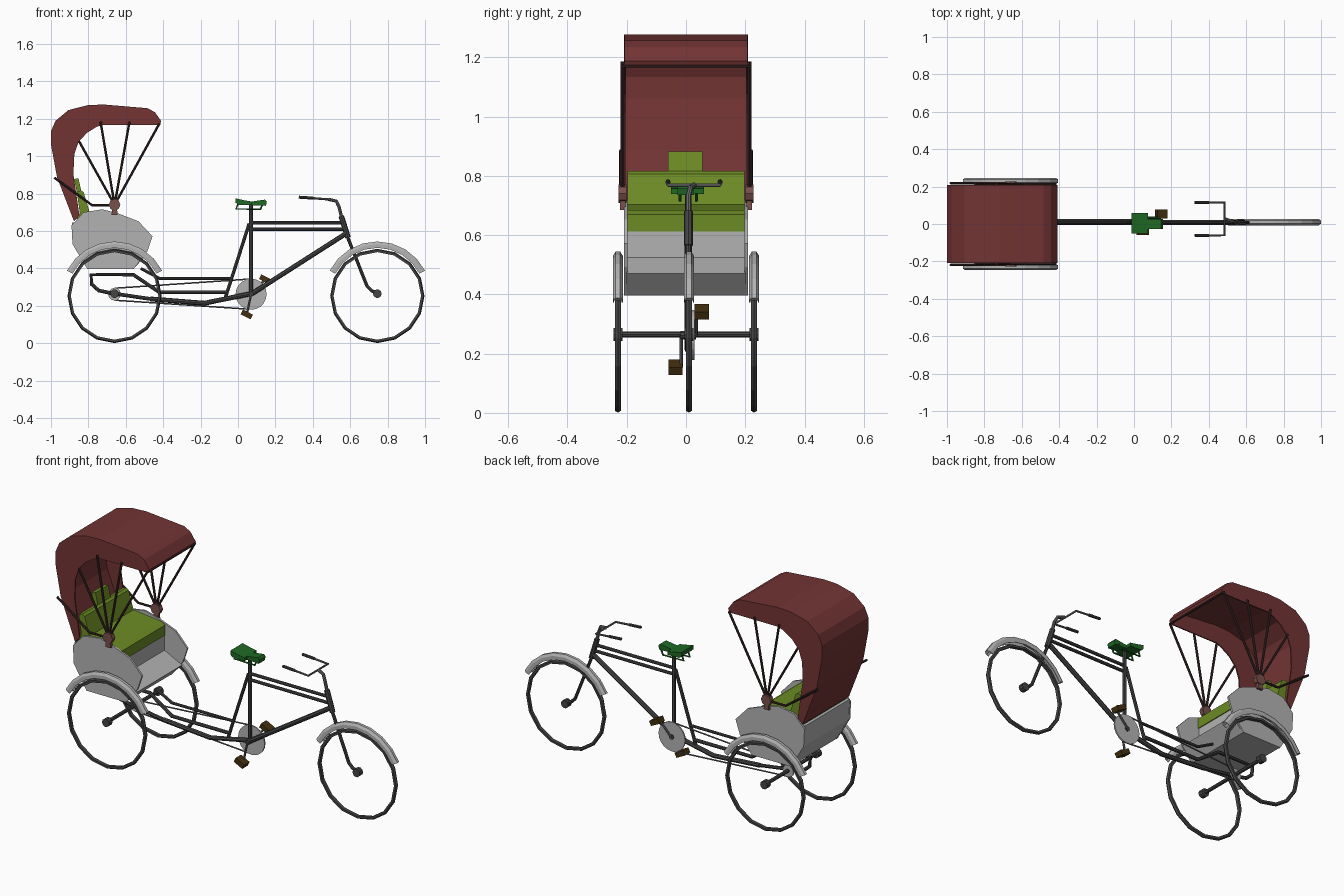
import bpy, bmesh, math
from mathutils import Vector

def mat(name, r, g, b):
    m = bpy.data.materials.new(name)
    m.diffuse_color = (r, g, b, 1)
    return m

RED = mat("canopy red", 0.17, 0.034, 0.034)
GREY = mat("light grey", 0.45, 0.45, 0.45)
LIME = mat("seat green", 0.15, 0.26, 0.018)
GREEN = mat("saddle green", 0.014, 0.14, 0.018)
DARK = mat("frame dark grey", 0.06, 0.06, 0.062)
BROWN = mat("strut brown", 0.05, 0.026, 0.024)
ROSE = mat("pivot rose brown", 0.19, 0.08, 0.07)
WOOD = mat("pedal brown", 0.06, 0.03, 0.005)
METAL = mat("metal grey", 0.14, 0.14, 0.14)
C = 0.008          # the bicycle's own centre plane in y

def make(name, bm, material):
    bmesh.ops.recalc_face_normals(bm, faces=bm.faces)
    me = bpy.data.meshes.new(name)
    bm.to_mesh(me)
    bm.free()
    me.materials.append(material)
    ob = bpy.data.objects.new(name, me)
    bpy.context.collection.objects.link(ob)
    return ob

def tube(name, pts, r, material, res=2):
    """Round bar along a path of points."""
    cu = bpy.data.curves.new(name, 'CURVE')
    cu.dimensions = '3D'
    cu.bevel_depth, cu.bevel_resolution, cu.use_fill_caps = r, res, True
    s = cu.splines.new('POLY')
    s.points.add(len(pts) - 1)
    for p, q in zip(s.points, pts):
        p.co = (*q, 1)
    tmp = bpy.data.objects.new(name + "_path", cu)
    bpy.context.collection.objects.link(tmp)
    me = bpy.data.meshes.new_from_object(tmp.evaluated_get(bpy.context.evaluated_depsgraph_get()))
    bpy.data.objects.remove(tmp)
    me.materials.clear()
    me.materials.append(material)
    for p in me.polygons:
        p.use_smooth = False
        p.material_index = 0
    ob = bpy.data.objects.new(name, me)
    bpy.context.collection.objects.link(ob)
    return ob

def flat_tube(name, pts, r, material, y=C):
    return tube(name, [(x, y, z) for x, z in pts], r, material)

def extrude(name, pts, y0, y1, material):
    """Solid from an xz outline, between two y planes."""
    bm = bmesh.new()
    f = bm.faces.new([bm.verts.new((x, y0, z)) for x, z in pts])
    g = bmesh.ops.extrude_face_region(bm, geom=[f])
    bmesh.ops.translate(bm, vec=(0, y1 - y0, 0),
                        verts=[v for v in g['geom'] if isinstance(v, bmesh.types.BMVert)])
    return make(name, bm, material)

def disc(name, x, y, z, r, depth, material, n=16):
    pts = [(x + r * math.cos(2 * math.pi * i / n), z + r * math.sin(2 * math.pi * i / n)) for i in range(n)]
    return extrude(name, pts, y - depth / 2, y + depth / 2, material)

def revolve(name, section, x, y, z, a0, a1, n, material):
    """Sweep a closed (radius, y) section around a wheel axis."""
    bm = bmesh.new()
    full = abs(a1 - a0) >= 360
    rings = []
    for i in range(n if full else n + 1):
        a = math.radians(a0 + (a1 - a0) * i / n)
        rings.append([bm.verts.new((x + r * math.cos(a), y + w, z + r * math.sin(a))) for r, w in section])
    k = len(section)
    for i in range(n):
        p, q = rings[i], rings[(i + 1) % len(rings)]
        for j in range(k):
            bm.faces.new((p[j], p[(j + 1) % k], q[(j + 1) % k], q[j]))
    if not full:
        bm.faces.new(rings[0])
        bm.faces.new(rings[-1])
    return make(name, bm, material)

# Wheels, hubs and mudguards
TYRE = [(0.234, -0.010), (0.246, -0.010), (0.252, 0), (0.246, 0.010), (0.234, 0.010)]
GUARD = [(0.252, -0.017), (0.272, -0.017), (0.286, -0.008), (0.286, 0.008),
         (0.272, 0.017), (0.252, 0.017), (0.252, 0.013), (0.269, 0.013), (0.269, -0.013), (0.252, -0.013)]
for name, x, y in (("front", 0.745, 0.01), ("rear_right", -0.66, -0.23), ("rear_left", -0.66, 0.23)):
    revolve(name + "_wheel", TYRE, x, y, 0.253, 0, 360, 16, DARK)
    revolve(name + "_mudguard", GUARD, x, y, 0.258, 27, 153, 8, GREY)
    disc(name + "_hub", x, y, 0.265, 0.023, 0.03, DARK, 10)
tube("rear_axle", [(-0.66, -0.23, 0.265), (-0.66, 0.23, 0.265)], 0.010, DARK)

# Bicycle frame
flat_tube("lower_frame_tube", [(0.07, 0.265), (-0.18, 0.214), (-0.47, 0.237), (-0.68, 0.268), (-0.745, 0.282),
                               (-0.782, 0.315), (-0.786, 0.367), (-0.56, 0.367), (-0.42, 0.272), (-0.06, 0.272)],
          0.010, DARK)
flat_tube("heavy_lower_tube", [(0.07, 0.265), (-0.18, 0.214), (-0.47, 0.237)], 0.013, DARK)
flat_tube("upper_rear_tube", [(-0.52, 0.40), (-0.42, 0.347), (-0.035, 0.347)], 0.008, DARK)
flat_tube("seat_stay", [(-0.067, 0.245), (0.06, 0.64)], 0.009, DARK)
flat_tube("seat_tube", [(0.07, 0.262), (0.07, 0.745)], 0.011, DARK)
flat_tube("top_tube", [(0.07, 0.645), (0.56, 0.645)], 0.009, DARK)
flat_tube("second_top_tube", [(0.07, 0.61), (0.57, 0.61)], 0.009, DARK)
flat_tube("down_tube", [(0.07, 0.262), (0.575, 0.585)], 0.013, DARK)
flat_tube("head_tube", [(0.552, 0.68), (0.588, 0.565)], 0.015, DARK)
flat_tube("front_fork", [(0.585, 0.57), (0.69, 0.305), (0.715, 0.28), (0.745, 0.27)], 0.009, DARK)

# Handlebar
H = 0.027
tube("handlebar_stem", [(0.555, C, 0.67), (0.54, C, 0.73), (0.525, 0.015, 0.76), (0.485, H, 0.769)], 0.009, METAL)
tube("handlebar", [(0.33, H - 0.088, 0.781), (0.484, H - 0.088, 0.769), (0.484, H + 0.088, 0.769),
                   (0.33, H + 0.088, 0.781)], 0.006, METAL)
for s in (-1, 1):
    tube("handle_grip", [(0.325, H + s * 0.088, 0.781), (0.40, H + s * 0.088, 0.776)], 0.008, DARK)

# Saddle: wide rear and narrow nose
extrude("saddle_rear", [(-0.013, 0.775), (0.03, 0.765), (0.075, 0.757), (0.075, 0.738), (0.0, 0.74), (-0.013, 0.752)],
        -0.05, 0.06, GREEN)
extrude("saddle_nose", [(0.07, 0.757), (0.145, 0.768), (0.154, 0.757), (0.15, 0.735), (0.07, 0.738)],
        -0.028, 0.027, GREEN)
for y in (-0.02, 0.035):
    flat_tube("saddle_rail", [(0.0, 0.745), (-0.01, 0.718), (0.12, 0.716), (0.13, 0.74)], 0.005, GREEN, y)

# Chain drive, cranks and pedals
disc("chainring", 0.07, 0.024, 0.262, 0.083, 0.008, GREY, 20)
disc("rear_sprocket", -0.66, 0.024, 0.262, 0.034, 0.008, GREY, 12)
flat_tube("chain_top", [(-0.66, 0.294), (0.06, 0.343)], 0.004, METAL, 0.024)
flat_tube("chain_bottom", [(-0.66, 0.230), (0.06, 0.182)], 0.004, METAL, 0.024)
tube("crank_axle", [(0.07, -0.018, 0.262), (0.07, 0.034, 0.262)], 0.014, DARK)
for name, px, pz, cy, py in (("upper", 0.145, 0.342, 0.034, 0.053), ("lower", 0.047, 0.154, -0.016, -0.035)):
    tube(name + "_crank", [(0.07, cy, 0.262), (px, cy, pz)], 0.006, METAL)
    a = math.radians(-27)
    corners = [(px + u * math.cos(a) - v * math.sin(a), pz + u * math.sin(a) + v * math.cos(a))
               for u, v in ((-0.03, -0.014), (0.03, -0.014), (0.03, 0.014), (-0.03, 0.014))]
    extrude(name + "_pedal", corners, py - 0.024, py + 0.024, WOOD)

# Passenger body: side panels and the tub between them
SIDE = [(-0.89, 0.63), (-0.826, 0.70), (-0.725, 0.716), (-0.644, 0.695), (-0.532, 0.652), (-0.457, 0.572),
        (-0.484, 0.492), (-0.559, 0.396), (-0.805, 0.396), (-0.885, 0.53)]
for s in (-1, 1):
    extrude("body_side", SIDE, s * 0.198, s * 0.209, GREY)
extrude("body_tub", [(-0.888, 0.645), (-0.884, 0.53), (-0.804, 0.397), (-0.56, 0.397), (-0.49, 0.47),
                     (-0.60, 0.525), (-0.60, 0.612), (-0.86, 0.612), (-0.87, 0.645)], -0.20, 0.20, GREY)

# Seat cushions
extrude("seat_cushion", [(-0.595, 0.612), (-0.595, 0.67), (-0.62, 0.684), (-0.80, 0.704), (-0.86, 0.69), (-0.86, 0.612)],
        -0.197, 0.197, LIME)
extrude("seat_back", [(-0.79, 0.69), (-0.825, 0.807), (-0.838, 0.817), (-0.862, 0.81), (-0.845, 0.69)],
        -0.197, 0.197, LIME)
extrude("headrest", [(-0.835, 0.80), (-0.853, 0.882), (-0.877, 0.878), (-0.86, 0.80)], -0.06, 0.055, LIME)

# Folding canopy: curved sheet with side valances
OUT = [(-0.875, 0.655), (-0.965, 0.888), (-0.997, 1.06), (-0.997, 1.134), (-0.974, 1.187), (-0.906, 1.244),
       (-0.805, 1.27), (-0.72, 1.274), (-0.484, 1.254), (-0.446, 1.233), (-0.413, 1.187), (-0.42, 1.168)]
INN = [(-0.848, 0.684), (-0.88, 0.904), (-0.875, 1.01), (-0.853, 1.075), (-0.83, 1.10), (-0.81, 1.123),
       (-0.757, 1.156), (-0.725, 1.168), (-0.484, 1.168), (-0.46, 1.168), (-0.44, 1.168), (-0.425, 1.166)]
bm = bmesh.new()
rows = [[bm.verts.new((x, y, z)) for x, z in pts]
        for pts, y in ((INN, -0.206), (OUT, -0.206), (OUT, 0.206), (INN, 0.206))]
for a, b in zip(rows, rows[1:]):
    for i in range(len(OUT) - 1):
        bm.faces.new((a[i], a[i + 1], b[i + 1], b[i]))
canopy = make("canopy", bm, RED)
sol = canopy.modifiers.new("thickness", 'SOLIDIFY')
sol.thickness, sol.offset = 0.007, 0

# Canopy pivots, fan struts and folding levers
for s in (-1, 1):
    y = s * 0.214
    disc("canopy_pivot", -0.66, y, 0.74, 0.031, 0.026, ROSE, 8)
    extrude("pivot_bracket", [(-0.672, 0.74), (-0.648, 0.74), (-0.644, 0.685), (-0.676, 0.685)], y - 0.009, y + 0.009, ROSE)
    for x, z in ((-0.85, 1.08), (-0.735, 1.185), (-0.58, 1.185), (-0.42, 1.175)):
        tube("canopy_strut", [(-0.66, y, 0.74), (x, y, z)], 0.0065, BROWN)
    flat_tube("folding_lever", [(-0.66, 0.738), (-0.78, 0.738), (-0.982, 0.885)], 0.0065, BROWN, s * 0.219)
tube("canopy_front_rod", [(-0.42, -0.214, 1.172), (-0.42, 0.214, 1.172)], 0.006, BROWN)
